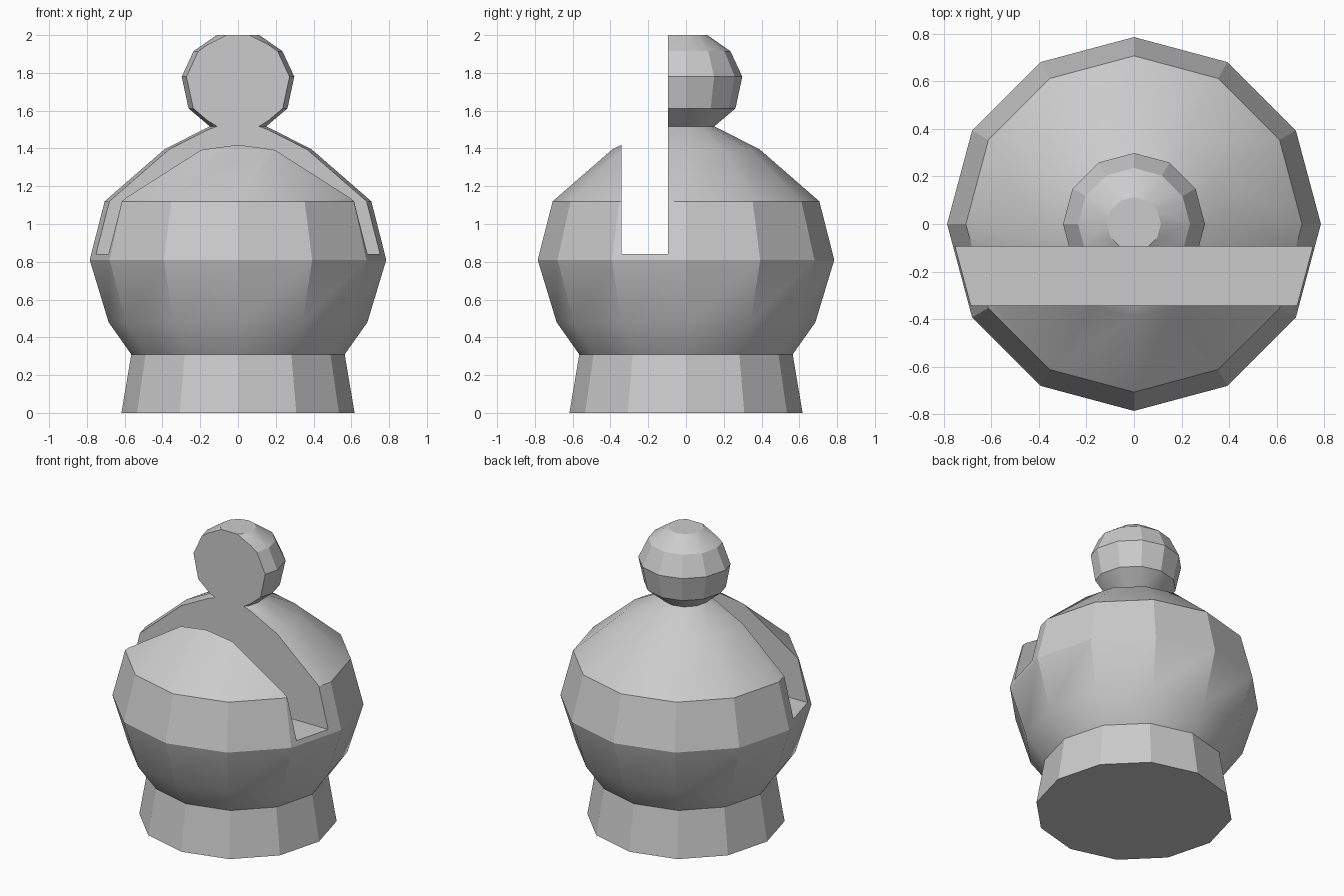
import bpy, bmesh, math

if "Cube" in bpy.data.objects:
    bpy.data.objects.remove(bpy.data.objects["Cube"])

SIDES = 12


def lathe(name, profile):
    """Closed solid of revolution from (radius, z) points."""
    bm = bmesh.new()
    rings = []
    for r, z in profile:
        rings.append([bm.verts.new((r * math.cos(a), r * math.sin(a), z))
                      for a in (2 * math.pi * i / SIDES for i in range(SIDES))])
    for low, high in zip(rings, rings[1:]):
        for i in range(SIDES):
            j = (i + 1) % SIDES
            bm.faces.new((low[i], low[j], high[j], high[i]))
    bm.faces.new(rings[0][::-1])
    bm.faces.new(rings[-1])
    mesh = bpy.data.meshes.new(name)
    bm.to_mesh(mesh)
    bm.free()
    obj = bpy.data.objects.new(name, mesh)
    bpy.context.collection.objects.link(obj)
    return obj


# Body: flared foot, bulging head, narrow neck and top ball
body = lathe("bishop_head", [
    (0.617, 0), (0.565, 0.31), (0.685, 0.48), (0.785, 0.81), (0.706, 1.12),
    (0.39, 1.395), (0.15, 1.517), (0.262, 1.612), (0.298, 1.78),
    (0.235, 1.915), (0.113, 2.0)])

# Slot cutter across the front of the head
y0, y1, z0, z1 = -0.342, -0.094, 0.842, 2.3
bpy.ops.mesh.primitive_cube_add(size=1, location=(0, (y0 + y1) / 2, (z0 + z1) / 2))
cutter = bpy.context.object
cutter.name = "slot_cutter"
cutter.scale = (2.4, y1 - y0, z1 - z0)

# Cut the slot, then remove the cutter
cut = body.modifiers.new("slot", 'BOOLEAN')
cut.operation = 'DIFFERENCE'
cut.solver = 'EXACT'
cut.object = cutter
bpy.ops.object.select_all(action='DESELECT')
body.select_set(True)
bpy.context.view_layer.objects.active = body
bpy.ops.object.modifier_apply(modifier=cut.name)
bpy.data.objects.remove(cutter)

# Facets on the steep bands, smooth on the sloped ones
bpy.ops.object.shade_smooth_by_angle(angle=math.radians(26))
